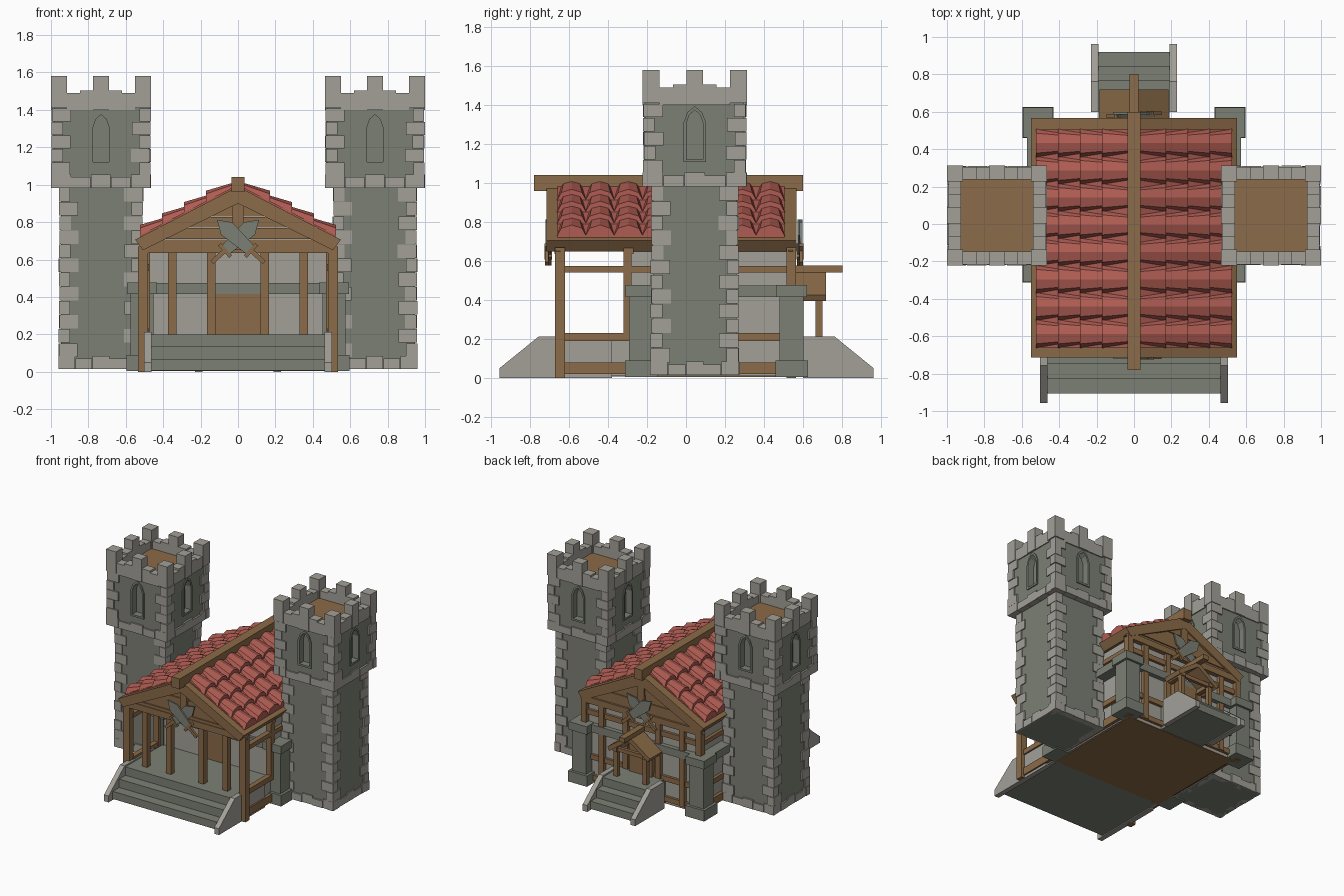
import bpy, bmesh, math, random
from mathutils import Vector

random.seed(4)
if "Cube" in bpy.data.objects:
    bpy.data.objects.remove(bpy.data.objects["Cube"], do_unlink=True)


def material(name, *rgb):
    linear = [(c / 255 / 12.92) if c < 11 else ((c / 255 + 0.055) / 1.055) ** 2.4 for c in rgb] + [1]
    mat = bpy.data.materials.new(name)
    mat.use_nodes = True
    mat.diffuse_color = linear
    mat.node_tree.nodes["Principled BSDF"].inputs["Base Color"].default_value = linear
    return mat


stone = material("grey green stone", 124, 128, 117)
trim = material("pale stone", 163, 160, 152)
wood = material("brown wood", 139, 107, 72)
tile = material("red clay", 174, 92, 82)


def finish(name, bm, mat):
    bmesh.ops.recalc_face_normals(bm, faces=bm.faces)
    mesh = bpy.data.meshes.new(name)
    bm.to_mesh(mesh)
    bm.free()
    mesh.materials.append(mat)
    obj = bpy.data.objects.new(name, mesh)
    bpy.context.scene.collection.objects.link(obj)
    return obj


def loft(bm, ring_a, ring_b):
    """Closed solid between two matching outlines."""
    a = [bm.verts.new(p) for p in ring_a]
    b = [bm.verts.new(p) for p in ring_b]
    bm.faces.new(a)
    bm.faces.new(b[::-1])
    for i in range(len(a)):
        j = (i + 1) % len(a)
        bm.faces.new((a[i], b[i], b[j], a[j]))


def add_box(bm, x0, x1, y0, y1, z0, z1):
    ring = [(x0, y0), (x1, y0), (x1, y1), (x0, y1)]
    loft(bm, [(x, y, z0) for x, y in ring], [(x, y, z1) for x, y in ring])


def boxes(name, mat, items, mirror=False):
    bm = bmesh.new()
    for x0, x1, y0, y1, z0, z1 in items:
        add_box(bm, x0, x1, y0, y1, z0, z1)
        if mirror:
            add_box(bm, -x1, -x0, y0, y1, z0, z1)
    return finish(name, bm, mat)


def along_y(bm, outline, y0, y1):
    loft(bm, [(x, y0, z) for x, z in outline], [(x, y1, z) for x, z in outline])


def gable_roof(name, half, y0, y1, mat):
    bm = bmesh.new()
    along_y(bm, half + [(-x, z) for x, z in half[::-1] if x > 0], y0, y1)
    return finish(name, bm, mat)


# ---- Towers ----
CY = 0.045


def turned(side, cx, u0, u1, v0, v1, z0, z1):
    """Box on one of the four tower sides: u runs along it, v points outwards."""
    turn = lambda u, v: [(u, -v), (v, u), (-u, v), (-v, -u)][side]
    (xa, ya), (xb, yb) = turn(u0, v0), turn(u1, v1)
    return (cx + min(xa, xb), cx + max(xa, xb), CY + min(ya, yb), CY + max(ya, yb), z0, z1)


def quoins(cx, half, z0, z1, count):
    out, step = [], (z1 - z0) / count
    for k in range(count):
        for sx in (-1, 1):
            for sy in (-1, 1):
                long_x = (k + (sx * sy > 0)) % 2
                lx, ly = (0.1, 0.06) if long_x else (0.06, 0.1)
                h = half - random.uniform(0, 0.006)
                xs = sorted((cx + sx * h, cx + sx * (h - lx)))
                ys = sorted((CY + sy * h, CY + sy * (h - ly)))
                out.append((*xs, *ys, z0 + k * step, z0 + (k + 1) * step - 0.003))
    return out


def block_course(cx, half, z0, z1):
    out, n = [], 5
    for side in range(4):
        for i in range(n):
            u = -half + 2 * half * i / n
            top = z1 - (i % 2) * 0.015
            out.append(turned(side, cx, u, u + 2 * half / n - 0.002, half - 0.05,
                              half - random.uniform(0, 0.006), z0, top))
    return out


def battlements(cx, half):
    out, w, c = [], 0.085, 0.042
    for side in range(4):
        out.append(turned(side, cx, -half, w - half, half - w, half, 1.41, 1.58))
        out.append(turned(side, cx, -c, c, half - 0.075, half, 1.4, 1.58))
        for s in (-1, 1):
            mid = (half - w + c) / 2
            for a, b, top in ((c, mid, 1.505), (mid, half - w, 1.49)):
                u0, u1 = sorted((s * a, s * b))
                out.append(turned(side, cx, u0, u1, half - 0.075, half - 0.006, 1.4, top))
    return out


def arch(width, base, spring, top):
    return [(-width, base), (width, base), (width, spring), (width * 0.65, (spring + top) / 2 + 0.01),
            (0, top), (-width * 0.65, (spring + top) / 2 + 0.01), (-width, spring)]


def window_ring(bm, cx, outline, v0, v1):
    for side in range(4):
        turn = lambda u, v: [(u, -v), (v, u), (-u, v), (-v, -u)][side]
        rings = [[(cx + turn(u, v)[0], CY + turn(u, v)[1], z) for u, z in outline] for v in (v0, v1)]
        loft(bm, *rings)


def cut(target, cutter):
    mod = target.modifiers.new("niche", "BOOLEAN")
    mod.operation, mod.solver, mod.object = "DIFFERENCE", "EXACT", cutter
    bpy.context.view_layer.objects.active = target
    bpy.ops.object.modifier_apply(modifier=mod.name)
    bpy.data.objects.remove(cutter, do_unlink=True)


for label, cx in (("right", -0.732), ("left", 0.732)):
    low, high = 0.215, 0.253
    boxes(label + "_tower_shaft", stone, [(cx - low, cx + low, CY - low, CY + low, 0.015, 1)])
    head = boxes(label + "_tower_head", stone, [(cx - high, cx + high, CY - high, CY + high, 0.99, 1.42)])
    # pointed window frames with sunk niches
    bm = bmesh.new()
    window_ring(bm, cx, arch(0.058, 1.107, 1.31, 1.395), high - 0.02, high + 0.008)
    frame = finish(label + "_window_frames", bm, stone)
    for target in (head, frame):
        bm = bmesh.new()
        window_ring(bm, cx, arch(0.043, 1.122, 1.305, 1.375), high - 0.045, high + 0.05)
        cut(target, finish("niche_cutter", bm, stone))
    boxes(label + "_tower_quoins", trim, quoins(cx, 0.227, 0.08, 0.985, 12) + quoins(cx, 0.267, 1.05, 1.41, 5))
    boxes(label + "_tower_courses", trim, block_course(cx, 0.229, 0.015, 0.085) + block_course(cx, 0.267, 0.983, 1.055))
    boxes(label + "_battlements", trim, battlements(cx, 0.267))
    boxes(label + "_tower_floor", wood, [(cx - 0.2, cx + 0.2, CY - 0.2, CY + 0.2, 1.41, 1.43)])

# ---- Hall ----
boxes("hall_walls", trim, [(-0.49, 0.49, -0.28, 0.53, 0.01, 0.65), (-0.49, 0.49, -0.64, -0.28, 0.01, 0.19)])
boxes("hall_underside", wood, [(-0.48, 0.48, -0.3, 0.53, 0.004, 0.012)])
boxes("stone_band", stone, [(-0.572, 0.572, -0.3, 0.565, 0.415, 0.475)])
boxes("doors", wood, [(-0.12, 0.12, -0.295, -0.27, 0.2, 0.415), (-0.1, 0.1, 0.52, 0.57, 0.2, 0.43)])
buttress = []
for y in (-0.23, 0.542):
    for half, z0, z1 in ((0.083, 0.005, 0.09), (0.062, 0.09, 0.415), (0.08, 0.415, 0.478)):
        buttress.append((0.513 - half, 0.513 + half, y - half, y + half, z0, z1))
boxes("buttresses", stone, buttress, True)

# timber frame
posts = [(0.48, 0.535, -0.672, -0.62, 0, 0.67), (0.48, 0.525, 0.515, 0.565, 0, 0.67),
         (0.47, 0.515, -0.32, -0.28, 0.2, 0.66)]
for x in (0.12, 0.33):
    posts += [(x, x + 0.045, -0.665, -0.62, 0.2, 0.645), (x, x + 0.045, 0.515, 0.558, 0.03, 0.65)]
boxes("posts", wood, posts, True)
rails = [(0.475, 0.515, -0.63, 0.54, z, z + h) for z, h in ((0.02, 0.06), (0.19, 0.04), (0.54, 0.035))]
boxes("side_rails", wood, rails, True)
boxes("back_rails", wood, [(-0.5, 0.5, 0.515, 0.55, z, z + 0.04) for z in (0.03, 0.19, 0.54)])
boxes("tie_beams", wood, [(-0.52, 0.52, y, y + 0.05, 0.635, 0.685) for y in (-0.675, -0.32, 0.515)])

# ---- Main roof ----
gable_roof("roof_timbers", [(0, 0.99), (0.55, 0.706), (0.508, 0.65), (0, 0.9)], -0.715, 0.568, wood)
boxes("ridge_beam", wood, [(-0.036, 0.036, -0.78, 0.6, 0.96, 1.042)])
bm = bmesh.new()
for front, y in ((1, -0.67), (0, 0.525)):
    for k in range(4):
        z0 = 0.65 + k * 0.06
        z1 = z0 + 0.058
        w0, w1 = [max(0.02, (0.92 - z) / 0.5) for z in (z0, z1)]
        shift = 0.006 * (k % 2)
        along_y(bm, [(-w0, z0), (w0, z0), (w1, z1), (-w1, z1)], y + shift, y + 0.025 + shift)
finish("gable_planks", bm, wood)
boxes("king_posts", wood, [(-0.03, 0.03, y, y + 0.03, 0.65, 0.93) for y in (-0.685, 0.535)])


def roof_z(x):
    return 0.99 - 0.516 * x


# barrel tiles, each flaring towards its lower end
def barrel(x, y, z, half, height):
    arc = [math.pi * i / 4 for i in range(5)]
    return [Vector((x, y + half * math.cos(a), z + height * math.sin(a))) for a in arc]


bm = bmesh.new()
flip = lambda ring: [(-x, y, z) for x, y, z in ring]
columns, start, end = 8, -0.66, 0.505
pitch = (end - start) / columns
for x1 in (0.525, 0.405, 0.288, 0.17):
    x0 = x1 - 0.14
    for c in range(columns):
        y = start + pitch * (c + 0.5)
        upper = barrel(x0, y, roof_z(x0), pitch * 0.4, 0.035)
        lower = barrel(x1, y, roof_z(x1) + 0.008, pitch * 0.52, 0.058)
        loft(bm, upper, lower)
        loft(bm, flip(upper), flip(lower))
for s in (-1, 1):
    along_y(bm, [(0, 0.99), (0, 1.0), (s * 0.52, roof_z(0.52) + 0.01), (s * 0.52, roof_z(0.52))], start, end)
finish("roof_tiles", bm, tile)


# ---- Stairs ----
def stairs(name, half, inner, edges, foot, sign):
    steps = []
    for i, edge in enumerate(edges):
        y0, y1 = sorted((sign * inner, sign * edge))
        steps.append((-half, half, y0, y1, 0.008, 0.2 - i * 0.066))
    boxes(name + "_steps", stone, steps)
    outline = [(inner + 0.1, 0), (foot, 0), (foot, 0.05), (foot - 0.2, 0.212), (inner + 0.1, 0.212)]
    bm = bmesh.new()
    for s in (-1, 1):
        loft(bm, *[[(s * x, sign * y, z) for y, z in outline] for x in (half, half + 0.04)])
    finish(name + "_cheeks", bm, trim)


stairs("front_stair", 0.463, 0.28, (0.745, 0.825, 0.905), 0.957, -1)
stairs("back_stair", 0.19, 0.5, (0.77, 0.845, 0.92), 0.963, 1)

# ---- Back door canopy ----
gable_roof("canopy_roof", [(0, 0.555), (0.185, 0.425), (0.17, 0.395), (0, 0.515)], 0.56, 0.718, wood)
boxes("canopy_ridge", wood, [(-0.024, 0.024, 0.55, 0.802, 0.54, 0.576)])
boxes("canopy_posts", wood, [(0.11, 0.145, 0.665, 0.7, 0.2, 0.44), (0.11, 0.145, 0.55, 0.71, 0.4, 0.432)], True)
boxes("canopy_tie", wood, [(-0.14, 0.14, 0.675, 0.7, 0.4, 0.43)])


# ---- Crossed swords on both gables ----
def sword(name, y, s):
    angle = math.radians(42)

    def place(outline):
        ca, sa = math.cos(angle), math.sin(angle)
        return [(s * (-0.14 + u * ca - v * sa), 0.585 + u * sa + v * ca) for u, v in outline]

    def part(label, outline, mat, thick):
        bm = bmesh.new()
        along_y(bm, place(outline), y - thick, y + thick)
        finish(name + label, bm, mat)

    part("_blade", [(0.1, -0.03), (0.27, -0.045), (0.34, 0), (0.27, 0.045), (0.1, 0.03)], stone, 0.006)
    part("_grip", [(0, -0.012), (0.1, -0.012), (0.1, 0.012), (0, 0.012)], wood, 0.009)
    part("_guard", [(0.085, -0.045), (0.105, -0.045), (0.105, 0.045), (0.085, 0.045)], wood, 0.011)


for place_name, y, out in (("front", -0.7, -1), ("back", 0.578, 1)):
    sword(place_name + "_sword_one", y, 1)
    sword(place_name + "_sword_two", y + out * 0.014, -1)
